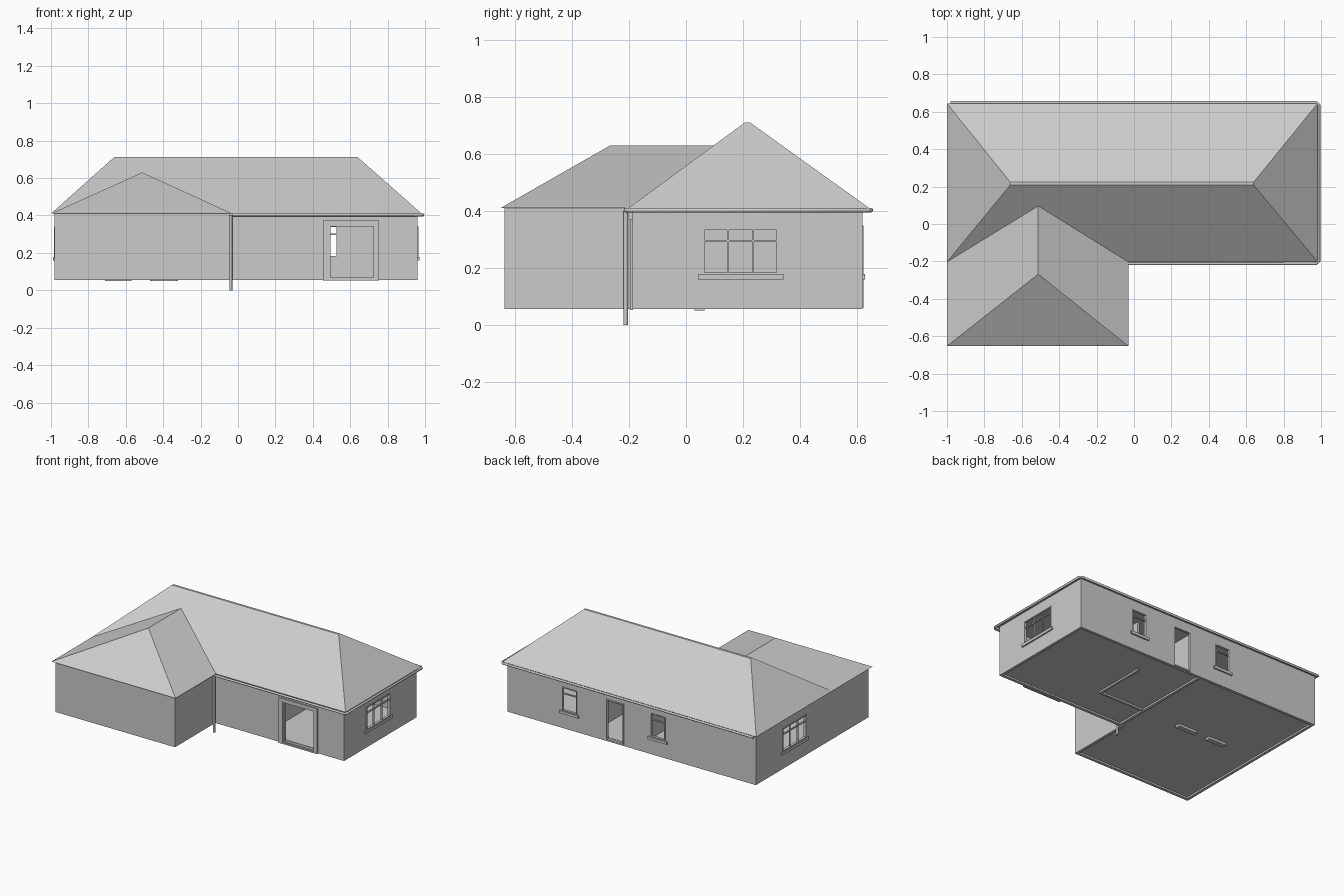
import bpy, bmesh, math
from mathutils import Matrix

if "Cube" in bpy.data.objects:
    bpy.data.objects.remove(bpy.data.objects["Cube"])


def add_box(bm, lo, hi):
    size = [b - a for a, b in zip(lo, hi)]
    mid = [(a + b) / 2 for a, b in zip(lo, hi)]
    m = Matrix.Translation(mid) @ Matrix.Diagonal((*size, 1))
    bmesh.ops.create_cube(bm, size=1, matrix=m)


def finish(bm, name):
    mesh = bpy.data.meshes.new(name)
    bm.to_mesh(mesh)
    bm.free()
    ob = bpy.data.objects.new(name, mesh)
    bpy.context.collection.objects.link(ob)
    return ob


def boxes(name, items):
    bm = bmesh.new()
    for lo, hi in items:
        add_box(bm, lo, hi)
    return finish(bm, name)


def solid(name, verts, faces):
    bm = bmesh.new()
    vs = [bm.verts.new(v) for v in verts]
    for f in faces:
        bm.faces.new([vs[i] for i in f])
    bmesh.ops.recalc_face_normals(bm, faces=bm.faces)
    return finish(bm, name)


def tube(name, pts, radius):
    cu = bpy.data.curves.new(name, 'CURVE')
    cu.dimensions = '3D'
    cu.bevel_depth = radius
    cu.bevel_resolution = 2
    cu.use_fill_caps = True
    sp = cu.splines.new('POLY')
    sp.points.add(len(pts) - 1)
    for p, c in zip(sp.points, pts):
        p.co = (*c, 1)
    ob = bpy.data.objects.new(name, cu)
    bpy.context.collection.objects.link(ob)
    return ob


X0, X1, XW = -0.98, 0.96, -0.045      # wall lines; XW is the wing's inner corner
Y0, YM, Y1 = -0.638, -0.188, 0.62
ZB, ZT, T = 0.055, 0.41, 0.02

# L-shaped outer walls
outline = [(X0, Y0), (XW, Y0), (XW, YM), (X1, YM), (X1, Y1), (X0, Y1)]
inner = [(X0 + T, Y0 + T), (XW - T, Y0 + T), (XW - T, YM + T),
         (X1 - T, YM + T), (X1 - T, Y1 - T), (X0 + T, Y1 - T)]
n = len(outline)
verts = [(x, y, z) for ring in (outline, inner) for z in (ZB, ZT) for x, y in ring]
faces = []
for i in range(n):
    j = (i + 1) % n
    for a, b in ((0, n), (n, 3 * n), (3 * n, 2 * n), (2 * n, 0)):
        faces.append((a + i, a + j, b + j, b + i))
walls = solid("walls", verts, faces)


def opening(name, pos, angle, w, z0, z1, mullions=(), transom=None, bar=0.008, sill=False):
    """Cut a hole in the walls and fit a frame; local -y points outwards."""
    place = Matrix.Translation((*pos, 0)) @ Matrix.Rotation(math.radians(angle), 4, 'Z')
    h = w / 2
    cut = boxes("cutter", [((-h, -0.05, z0), (h, 0.05, z1))])
    cut.matrix_world = place
    cut.hide_render = True
    mod = walls.modifiers.new("cut", 'BOOLEAN')
    mod.object = cut
    mod.solver = 'EXACT'
    bpy.context.view_layer.objects.active = walls
    bpy.ops.object.modifier_apply(modifier=mod.name)
    bpy.data.objects.remove(cut)
    f, d = -0.004, 0.014
    parts = [((-h, f, z0), (-h + bar, d, z1)), ((h - bar, f, z0), (h, d, z1)),
             ((-h + bar, f, z0), (h - bar, d, z0 + bar)),
             ((-h + bar, f, z1 - bar), (h - bar, d, z1))]
    for u in mullions:
        parts.append(((u - 0.003, 0, z0 + bar), (u + 0.003, 0.01, z1 - bar)))
    if transom:
        parts.append(((-h + bar, 0, transom - 0.004), (h - bar, 0.01, transom + 0.004)))
    if sill:
        parts.append(((-h - 0.017, -0.01, z0 - 0.019), (h + 0.017, 0.005, z0)))
    boxes(name, parts).matrix_world = place


# Side windows, back windows, doorways
for name, x, ang in (("right_window", X1, 90), ("left_window", X0, -90)):
    opening(name, (x, 0.192), ang, 0.266, 0.178, 0.34, (-0.044, 0.044), 0.295, 0.006, True)
for i, x in enumerate((0.475, -0.215)):
    opening(f"back_window_{i + 1}", (x, Y1), 180, 0.115, 0.178, 0.345, (), 0.3, 0.006, True)
opening("back_doorway", (0.12, Y1), 180, 0.14, 0.06, 0.35, bar=0.008)
opening("front_doorway", (0.61, YM), 0, 0.25, 0.06, 0.352, bar=0.01)

# Raised surround of the front doorway
ys, ye = YM - 0.009, YM + 0.002
boxes("front_door_surround", [((0.455, ys, 0.052), (0.485, ye, 0.372)),
                              ((0.735, ys, 0.052), (0.755, ye, 0.372)),
                              ((0.485, ys, 0.352), (0.735, ye, 0.372)),
                              ((0.485, ys, 0.052), (0.735, ye, 0.062))])

# Floor, interior partitions and thresholds
boxes("floor", [((X0 + T, YM + T, 0.067), (X1 - T, Y1 - T, 0.071)),
                ((X0 + T, Y0 + T, 0.067), (XW - T, YM + T, 0.071))])
boxes("partitions", [((-0.045, YM + T, ZB), (-0.025, Y1 - T, ZT)),
                     ((-0.025, 0.045, ZB), (0.33, 0.06, ZT)),
                     ((0.315, 0.06, ZB), (0.33, 0.43, ZT))])
boxes("thresholds", [((-0.71, 0.03, 0.05), (-0.57, 0.065, 0.067)),
                     ((-0.47, 0.03, 0.05), (-0.32, 0.065, 0.067))])

# Main hipped roof with a narrow flat ridge
E, R = 0.41, 0.712
xa, xb, ya, yb = -1.0, 0.982, -0.203, 0.645
solid("main_roof",
      [(xa, ya, E), (xb, ya, E), (xb, yb, E), (xa, yb, E),
       (-0.662, 0.208, R), (0.64, 0.208, R), (0.64, 0.224, R), (-0.662, 0.224, R)],
      [(3, 2, 1, 0), (0, 1, 5, 4), (1, 2, 6, 5), (2, 3, 7, 6), (3, 0, 4, 7), (4, 5, 6, 7)])

# Wing roof running into the main slope
xw, yf, xr, zr = -0.03, -0.653, -0.512, 0.63
solid("wing_roof",
      [(xa, yf, E), (xw, yf, E), (xw, ya, E), (xa, ya, E), (xr, -0.268, zr), (xr, 0.103, zr)],
      [(3, 2, 1, 0), (0, 1, 4), (1, 2, 5, 4), (3, 0, 4, 5)])

# Gutter round the main roof, with chamfered corners
g, xg, yg, yh = 0.403, 0.989, -0.212, 0.65
tube("gutter", [(xw, yg, g), (xg - 0.015, yg, g), (xg, yg + 0.015, g),
                (xg, yh - 0.015, g), (xg - 0.015, yh, g), (-0.98, yh, g)], 0.008)

# Downpipe in the inner corner
tube("downpipe", [(-0.038, -0.212, 0), (-0.038, -0.212, 0.4)], 0.008)
